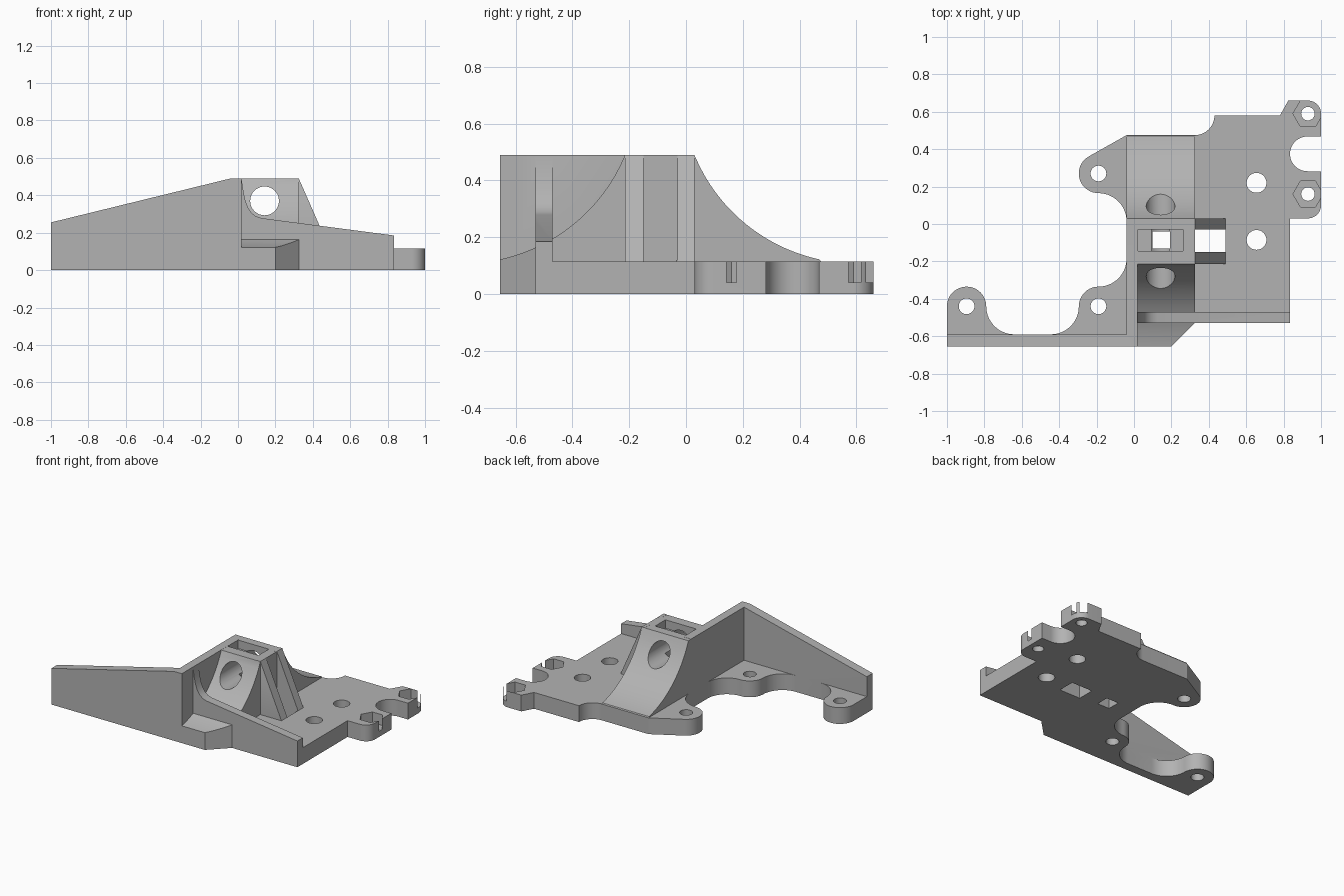
import bpy
import bmesh
from math import sin, cos, radians, sqrt
from mathutils import Vector

cube = bpy.data.objects.get("Cube")
if cube:
    bpy.data.objects.remove(cube, do_unlink=True)

grey = bpy.data.materials.new("matte grey")
grey.use_nodes = True
grey.diffuse_color = (0.45, 0.45, 0.45, 1)
grey.node_tree.nodes["Principled BSDF"].inputs["Base Color"].default_value = grey.diffuse_color


def arc(cx, cy, r, start, end, steps=14):
    angles = [radians(start + (end - start) * i / steps) for i in range(steps + 1)]
    return [(cx + r * cos(a), cy + r * sin(a)) for a in angles]


def prism(name, profile, axis, low, high):
    """Extrude a 2D profile along x (yz profile), y (xz profile) or z (xy profile)."""
    place = {"x": lambda a, b, d: (d, a, b),
             "y": lambda a, b, d: (a, d, b),
             "z": lambda a, b, d: (a, b, d)}[axis]
    bm = bmesh.new()
    face = bm.faces.new([bm.verts.new(place(a, b, low)) for a, b in profile])
    new = bmesh.ops.extrude_face_region(bm, geom=[face])["geom"]
    shift = Vector(place(0, 0, high - low))
    bmesh.ops.translate(bm, vec=shift, verts=[v for v in new if isinstance(v, bmesh.types.BMVert)])
    bmesh.ops.recalc_face_normals(bm, faces=bm.faces)
    mesh = bpy.data.meshes.new(name)
    bm.to_mesh(mesh)
    bm.free()
    mesh.materials.append(grey)
    obj = bpy.data.objects.new(name, mesh)
    bpy.context.collection.objects.link(obj)
    return obj


def box(name, x0, x1, y0, y1, z0, z1):
    return prism(name, [(x0, y0), (x1, y0), (x1, y1), (x0, y1)], "z", z0, z1)


def hole(name, x, y, r, low=-0.1, high=0.3, sides=32):
    return prism(name, arc(x, y, r, 0, 360, sides)[:-1], "z", low, high)


TOP, PLATE, INSIDE = 0.49, 0.115, 0.05

# Base plate with rounded lugs and scalloped edges
outline = [(-1, -0.655), (0.2, -0.655), (0.325, -0.53), (0.835, -0.53), (0.835, 0.03)]
outline += arc(0.93, 0.1, 0.07, -90, 0)
outline += [(1, 0.282)] + arc(0.927, 0.375, 0.093, -90, -270, 24) + [(1, 0.468)]
outline += arc(0.93, 0.59, 0.07, 0, 90) + [(0.825, 0.66), (0.78, 0.58)]
outline += arc(0.325, 0.58, 0.105, 0, -90) + [(-0.04, 0.475)]
outline += arc(-0.19, 0.27, 0.105, 120, 270, 20)
outline += arc(-0.19, 0.015, 0.15, 90, 0) + arc(-0.19, -0.185, 0.15, 0, -90)
outline += arc(-0.19, -0.44, 0.105, 90, 180)[1:]
outline += arc(-0.445, -0.44, 0.15, 0, -90)[1:] + arc(-0.64, -0.44, 0.15, -90, -180)
outline += arc(-0.895, -0.44, 0.105, 0, 180, 24)[1:]
bracket = prism("mounting_bracket", outline, "z", 0, PLATE)

# Swept sides of the tower, one curve mirrored about its middle
MID = -0.0925


def sweep(y):
    return 0.725 - sqrt(0.617 ** 2 - (y - 0.6) ** 2)


ys = [0.03 + 0.44 * i / 24 for i in range(25)]
back_curve = [(y, min(TOP, sweep(y))) for y in ys] + [(0.475, PLATE)]
front_curve = [(2 * MID - y, z) for y, z in back_curve[:-1]] + [(-0.655, PLATE)]
back_half = [(MID, INSIDE), (MID, TOP)] + back_curve + [(0.475, INSIDE)]
front_half = [(MID, INSIDE), (MID, TOP)] + front_curve + [(-0.655, INSIDE)]

# Sloping top of the low front wall, blended up into the spine
blend = [(0.02, 0.48), (0.03, 0.415), (0.04, 0.37), (0.054, 0.333), (0.07, 0.308),
         (0.095, 0.288), (0.125, 0.278)]
low_wall = [(0, INSIDE), (0, 0.48)] + blend + [(0.835, 0.185), (0.835, INSIDE)]
long_wall = [(-1, INSIDE), (0.02, INSIDE), (0.02, TOP), (-0.04, TOP), (-1, 0.255)]
gusset = [(0.3, INSIDE), (0.49, INSIDE), (0.49, PLATE), (0.325, TOP), (0.3, TOP)]

solids = [
    prism("tower_back", back_half, "x", -0.04, 0.325),
    prism("tower_front", front_half, "x", 0.0, 0.325),
    box("spine", -0.04, 0.02, -0.655, 0.0, INSIDE, TOP),
    prism("long_wall", long_wall, "y", -0.655, -0.59),
    prism("low_wall", low_wall, "y", -0.53, -0.47),
    prism("front_gusset", gusset, "y", -0.215, -0.15),
    prism("back_gusset", gusset, "y", -0.035, 0.03),
]

# Openings: corner chamfer, tower bore, top pocket, slots, screw holes, nut pockets
cutters = [
    prism("corner_chamfer", [(0.2, -0.655), (0.2, -0.8), (0.5, -0.8), (0.5, -0.53), (0.325, -0.53)],
          "z", -0.1, 0.3),
    prism("tower_bore", arc(0.142, 0.37, 0.077, 0, 360, 32)[:-1], "y", -0.45, 0.4),
    box("top_pocket", 0.021, 0.262, -0.145, -0.03, 0.43, 0.6),
    box("square_shaft", 0.098, 0.192, -0.13, -0.04, -0.1, 0.5),
    box("gusset_slot", 0.325, 0.488, -0.15, -0.03, -0.1, 0.6),
]
for x, y, r in [(0.655, 0.22, 0.053), (0.655, -0.085, 0.053), (-0.19, 0.27, 0.042),
                (-0.19, -0.44, 0.042), (-0.895, -0.44, 0.042)]:
    cutters.append(hole("screw_hole", x, y, r))
for y in (0.16, 0.59):
    cutters.append(hole("lug_hole", 0.93, y, 0.036))
    cutters.append(hole("nut_pocket", 0.93, y, 0.08, 0.04, 0.3, 6))

# Merge the solids, then cut the openings
for operation, parts in (("UNION", solids), ("DIFFERENCE", cutters)):
    for part in parts:
        part.hide_render = True
        mod = bracket.modifiers.new(part.name, "BOOLEAN")
        mod.operation = operation
        mod.solver = "EXACT"
        mod.object = part

bpy.context.view_layer.update()
evaluated = bracket.evaluated_get(bpy.context.evaluated_depsgraph_get())
finished = bpy.data.meshes.new_from_object(evaluated)
bracket.modifiers.clear()
bracket.data = finished
for part in solids + cutters:
    bpy.data.objects.remove(part, do_unlink=True)

# Smooth the curves and keep the edges sharp
bpy.ops.object.select_all(action="DESELECT")
bracket.select_set(True)
bpy.context.view_layer.objects.active = bracket
bpy.ops.object.shade_smooth_by_angle(angle=radians(25))
